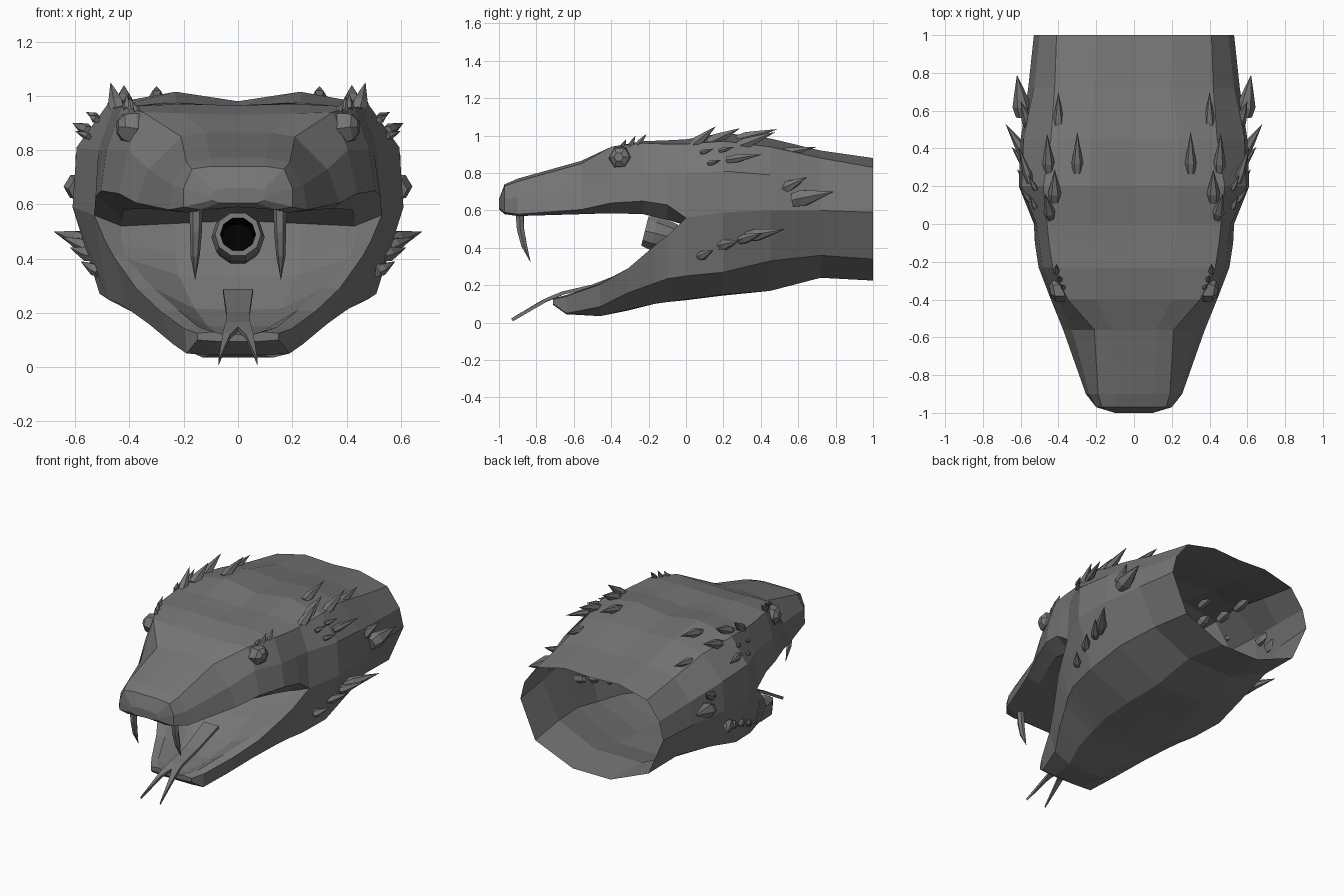
import bpy, bmesh
from math import sin, cos, tau
from mathutils import Vector


def material(name, v):
    m = bpy.data.materials.new(name)
    m.diffuse_color = (v, v, v, 1)
    return m


GREY = material("scale grey", 0.18)
BLACK = material("throat black", 0.0)


def finish(name, bm):
    bmesh.ops.remove_doubles(bm, verts=bm.verts, dist=0.0005)
    bmesh.ops.recalc_face_normals(bm, faces=bm.faces)
    me = bpy.data.meshes.new(name)
    bm.to_mesh(me)
    bm.free()
    ob = bpy.data.objects.new(name, me)
    bpy.context.collection.objects.link(ob)
    me.materials.append(GREY)
    me.materials.append(BLACK)
    return ob


def bridge(bm, rings):
    faces = []
    for a, b in zip(rings, rings[1:]):
        n = len(a)
        for i in range(n):
            j = (i + 1) % n
            faces.append(bm.faces.new((a[i], a[j], b[j], b[i])))
    return faces


def loft(bm, sections, cap=False):
    """Mirrored half sections (y, [(x, z), ...]) running from top centre to bottom centre."""
    rings = []
    for y, half in sections:
        ring = half + [(-x, z) for x, z in half[-2:0:-1]]
        rings.append([bm.verts.new((x, y, z)) for x, z in ring])
    bridge(bm, rings)
    if cap:
        bm.faces.new(rings[0])


def tube(bm, path, radii, sides=6):
    """Round tube through path; the end faces are closed."""
    path = [Vector(p) for p in path]
    q = (path[-1] - path[0]).to_track_quat('Z', 'Y')
    circle = [q @ Vector((cos(tau * i / sides), sin(tau * i / sides), 0)) for i in range(sides)]
    rings = [[bm.verts.new(p + c * r) for c in circle] for p, r in zip(path, radii)]
    faces = bridge(bm, rings)
    bm.faces.new(rings[0][::-1])
    faces.append(bm.faces.new(rings[-1]))
    return faces


# head shell: upper jaw with palate, lower jaw with mouth floor, open neck
upper = [
    (-1.0, [(0, .66), (.05, .66), (.09, .65), (.1, .63), (.1, .615), (.07, .605), (0, .605)]),
    (-.97, [(0, .74), (.1, .74), (.17, .73), (.2, .66), (.2, .59), (.14, .58), (0, .59)]),
    (-.9, [(0, .77), (.1, .77), (.19, .755), (.24, .67), (.255, .58), (.19, .57), (0, .6)]),
    (-.56, [(0, .865), (.12, .865), (.21, .85), (.33, .73), (.375, .605), (.29, .58), (0, .62)]),
    (-.4, [(0, .93), (.2, .935), (.35, .94), (.405, .8), (.44, .64), (.35, .585), (0, .62)]),
    (-.23, [(0, .965), (.2, .97), (.43, .96), (.485, .8), (.505, .65), (.42, .58), (0, .61)]),
    (-.1, [(0, .96), (.22, .975), (.45, .955), (.5, .8), (.525, .63), (.43, .55), (0, .57)]),
    (0, [(0, .96), (.23, .98), (.46, .955), (.515, .8), (.53, .56), (.43, .52), (0, .54)]),
]
lower = [
    (-.71, [(0, .12), (.05, .12), (.09, .13), (.15, .125), (.15, .1), (.08, .095), (0, .095)]),
    (-.64, [(0, .12), (.07, .12), (.145, .148), (.195, .14), (.19, .05), (.1, .045), (0, .045)]),
    (-.46, [(0, .15), (.11, .15), (.22, .21), (.285, .205), (.24, .085), (.13, .035), (0, .035)]),
    (-.31, [(0, .21), (.16, .215), (.31, .29), (.375, .29), (.33, .16), (.18, .07), (0, .065)]),
    (-.17, [(0, .33), (.22, .34), (.41, .4), (.46, .41), (.4, .21), (.2, .1), (0, .1)]),
    (-.1, [(0, .42), (.23, .42), (.43, .45), (.49, .465), (.44, .235), (.21, .11), (0, .11)]),
    (0, [(0, .54), (.23, .53), (.43, .52), (.53, .56), (.48, .25), (.22, .125), (0, .12)]),
]
neck = [
    (0, [(0, .96), (.23, .98), (.46, .955), (.515, .8), (.53, .56), (.48, .25), (.22, .125), (0, .12)]),
    (.2, [(0, .98), (.23, 1.015), (.48, .97), (.595, .81), (.61, .59), (.51, .27), (.21, .15), (0, .145)]),
    (.45, [(0, .965), (.23, .985), (.44, .94), (.585, .79), (.6, .6), (.49, .33), (.19, .17), (0, .17)]),
    (.72, [(0, .91), (.21, .92), (.42, .88), (.53, .74), (.56, .6), (.44, .36), (.17, .24), (0, .24)]),
    (1.0, [(0, .87), (.2, .88), (.41, .83), (.5, .71), (.53, .59), (.42, .34), (.14, .225), (0, .225)]),
]
bm = bmesh.new()
loft(bm, upper, cap=True)
loft(bm, lower, cap=True)
loft(bm, neck)
finish("head_shell", bm)

# spikes: base, tip, radius, mirrored to both sides
spikes = [
    ((.44, .03, .94), (.47, .16, 1.05), .032), ((.42, .12, .96), (.42, .29, 1.04), .035),
    ((.45, .27, .94), (.46, .48, 1.02), .033), ((.30, .27, .98), (.30, .49, 1.035), .03),
    ((.40, .49, .9), (.40, .70, .94), .03), ((.52, .08, .91), (.55, .15, .93), .015),
    ((.55, .12, .85), (.60, .19, .87), .015), ((.52, .18, .92), (.56, .26, .94), .015),
    ((.55, .22, .87), (.61, .41, .9), .024), ((.55, .51, .71), (.60, .65, .78), .033),
    ((.585, .57, .655), (.62, .79, .7), .05), ((.55, .33, .46), (.68, .53, .5), .036),
    ((.55, .29, .44), (.65, .41, .48), .028), ((.53, .18, .41), (.62, .29, .44), .03),
    ((.51, .07, .35), (.58, .15, .39), .025),
    # brow spikelets
    ((.37, -.34, .94), (.39, -.32, .98), .013), ((.39, -.30, .94), (.40, -.27, 1.0), .015),
    ((.41, -.26, .95), (.41, -.21, 1.01), .016),
]
bm = bmesh.new()
for base, tip, r in spikes:
    for s in (1, -1):
        a, b = Vector((s * base[0], *base[1:])), Vector((s * tip[0], *tip[1:]))
        tube(bm, [a, a.lerp(b, .25), a.lerp(b, .6), b], [r * .8, r, r * .55, .0001])
finish("spikes", bm)

# curved fangs
bm = bmesh.new()
for s in (1, -1):
    tube(bm, [(s * .155, -.89, .6), (s * .155, -.885, .5), (s * .158, -.865, .41), (s * .158, -.83, .32)],
         [.025, .022, .017, .0001])
finish("fangs", bm)

# eyes
bm = bmesh.new()
for s in (1, -1):
    tube(bm, [(s * .34, -.34, .88), (s * .385, -.35, .88), (s * .425, -.355, .885), (s * .445, -.36, .885)],
         [.055, .065, .055, .025], 6)
finish("eyes", bm)

# windpipe opening with dark hole
bm = bmesh.new()
faces = tube(bm, [(0, -.06, .45), (0, -.17, .48), (0, -.22, .49), (0, -.22, .49), (0, -.14, .47)],
             [.08, .098, .085, .065, .06], 10)
for f in faces[30:]:
    f.material_index = 1
finish("windpipe", bm)

# forked tongue
bm = bmesh.new()
stations = [(-.28, .28, .055), (-.5, .195, .043), (-.66, .158, .045)]
rows = [[bm.verts.new((x, y, z)) for x in (-w, 0, w)] for y, z, w in stations]
for a, b in zip(rows, rows[1:]):
    for i in (0, 1):
        bm.faces.new((a[i], b[i], b[i + 1], a[i + 1]))
crotch = bm.verts.new((0, -.70, .14))
for s, k in ((-1, 0), (1, 2)):
    side = bm.verts.new((s * .055, -.74, .125))
    mid = bm.verts.new((s * .03, -.77, .11))
    tip = bm.verts.new((s * .072, -.93, .015))
    bm.faces.new((rows[-1][1], rows[-1][k], side, crotch))
    bm.faces.new((crotch, side, mid))
    bm.faces.new((mid, side, tip))
tongue = finish("forked_tongue", bm)
mod = tongue.modifiers.new("thickness", 'SOLIDIFY')
mod.thickness = .018
mod.offset = 0
